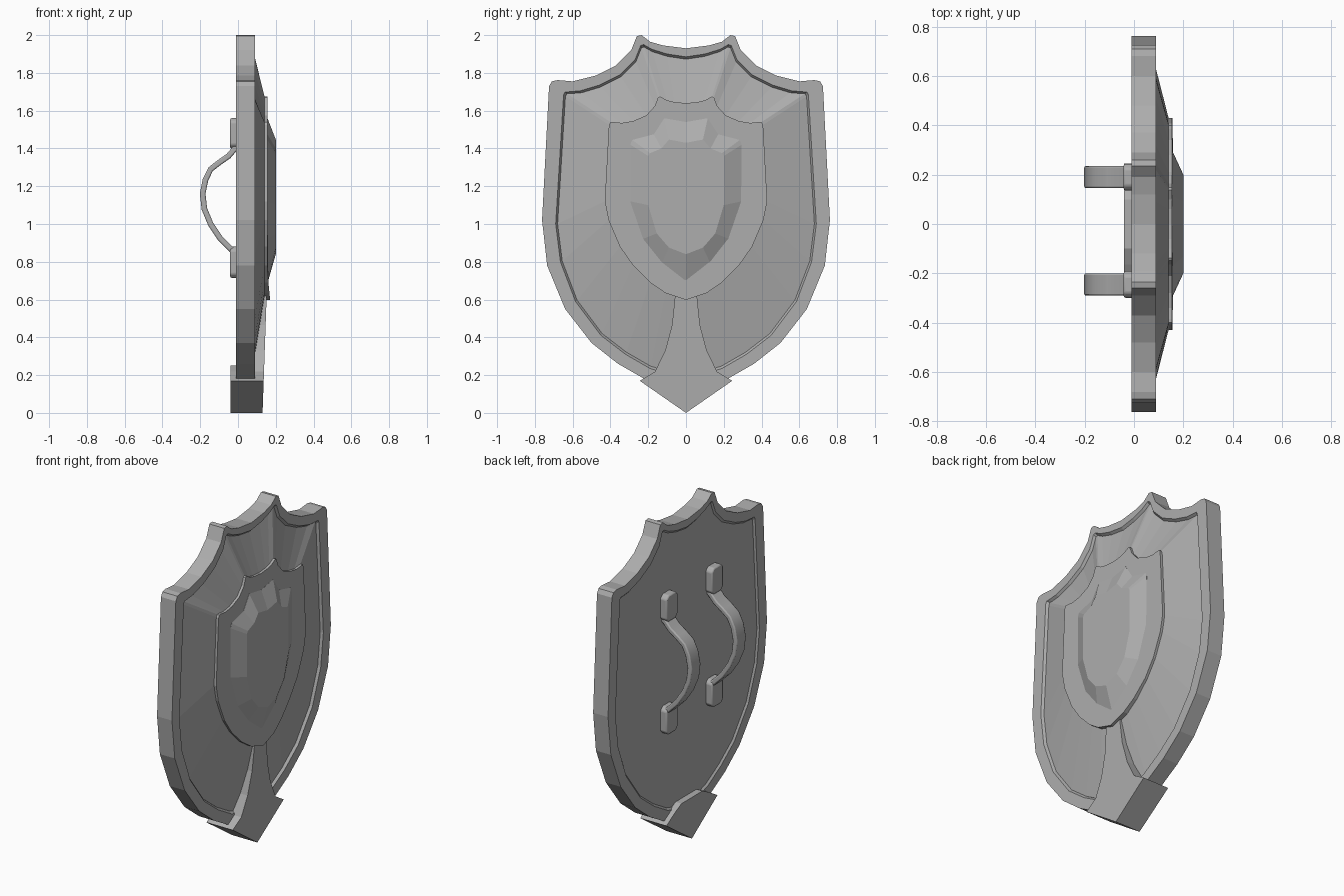
import bpy, bmesh, math

if "Cube" in bpy.data.objects:
    bpy.data.objects.remove(bpy.data.objects["Cube"])

grey = bpy.data.materials.new("steel_grey")
grey.diffuse_color = (0.42, 0.42, 0.42, 1)
grey.use_nodes = True
grey.node_tree.nodes["Principled BSDF"].inputs["Base Color"].default_value = grey.diffuse_color


def loft(name, rings, closed=False):
    """Skin a row of equal-length 3D rings; cap the ends or join them."""
    bm = bmesh.new()
    vs = [[bm.verts.new(p) for p in r] for r in rings]
    n = len(vs[0])
    pairs = list(zip(vs, vs[1:])) + ([(vs[-1], vs[0])] if closed else [])
    for a, b in pairs:
        for i in range(n):
            j = (i + 1) % n
            bm.faces.new((a[i], a[j], b[j], b[i]))
    if not closed:
        bm.faces.new(vs[0])
        bm.faces.new(vs[-1])
    bmesh.ops.recalc_face_normals(bm, faces=bm.faces)
    me = bpy.data.meshes.new(name)
    bm.to_mesh(me)
    bm.free()
    me.materials.append(grey)
    ob = bpy.data.objects.new(name, me)
    bpy.context.collection.objects.link(ob)
    return ob


def mirror(half):
    """Half outline (y, z) from top centre to bottom centre -> full outline."""
    return half + [(-y, z) for y, z in reversed(half) if y > 0]


def at(x, outline):
    return [(x(z) if callable(x) else x, y, z) for y, z in outline]


def shrink(outline, s, cz=1.05):
    return [(y * s, cz + (z - cz) * s) for y, z in outline]


def soften(ob, width, segments=2):
    m = ob.modifiers.new("bevel", 'BEVEL')
    m.width, m.segments, m.limit_method = width, segments, 'ANGLE'
    bpy.ops.object.select_all(action='DESELECT')
    ob.select_set(True)
    bpy.context.view_layer.objects.active = ob
    bpy.ops.object.shade_smooth_by_angle(angle=math.radians(35))


outer = mirror([(0, 1.93), (.12, 1.945), (.19, 1.965), (.235, 2.0), (.26, 1.995),
                (.29, 1.92), (.37, 1.84), (.48, 1.785), (.60, 1.755), (.68, 1.762),
                (.71, 1.755), (.725, 1.73), (.762, 1.02), (.735, .78), (.64, .55),
                (.50, .37), (.36, .26), (.22, .18), (0, .12)])
inner = mirror([(0, 1.885), (.10, 1.90), (.18, 1.925), (.225, 1.95), (.24, 1.945),
                (.27, 1.87), (.35, 1.79), (.46, 1.735), (.56, 1.705), (.62, 1.70),
                (.64, 1.70), (.648, 1.685), (.69, 1.00), (.665, .80), (.585, .59),
                (.45, .41), (.32, .31), (.19, .235), (0, .18)])
middle = mirror([(0, 1.64), (.06, 1.645), (.10, 1.655), (.138, 1.675), (.148, 1.67),
                 (.165, 1.625), (.21, 1.575), (.28, 1.545), (.34, 1.535), (.385, 1.54),
                 (.40, 1.54), (.408, 1.525), (.43, 1.12), (.41, 1.02), (.35, .88),
                 (.28, .78), (.19, .69), (.11, .635), (0, .598)])
boss_base = mirror([(0, 1.54), (.115, 1.56), (.17, 1.475), (.285, 1.445), (.295, 1.42),
                    (.295, 1.12), (.23, .92), (.13, .79), (0, .685)])
boss_top = mirror([(0, 1.43), (.09, 1.447), (.13, 1.40), (.19, 1.375), (.2, 1.36),
                   (.2, 1.10), (.155, .95), (.09, .875), (0, .84)])

# Raised rim with a small chamfer on its inner edge
lip = shrink(inner, .985)
loft("rim", [at(-.01, outer), at(.09, outer), at(.09, inner), at(.074, lip),
             at(.0, lip), at(-.01, inner)], closed=True)

# Sloped shield body inside the rim
loft("shield_body", [at(.0, lip), at(.076, lip), at(.14, middle)])

# Thin middle plate, its lower point bulging forward
loft("middle_plate", [at(.12, middle),
                      at(lambda z: .155 + .1 * max(0, .75 - z), middle)])

# Bevelled central boss
loft("boss", [at(.13, boss_base), at(.156, boss_base), at(.2, boss_top)])

# Pointed foot: front stem flaring into the tip, and the back block
stem = mirror([(0, .62), (.058, .62), (.074, .465), (.11, .33), (.165, .218),
               (.245, .17), (0, 0)])
loft("tip_stem", [at(.05, stem), at(lambda z: .13 + .035 * z, stem)])
tip = mirror([(0, .25), (.10, .25), (.165, .218), (.245, .17), (0, 0)])
loft("tip_back", [at(-.04, tip), at(.05, tip)])

# Two arm grips on the back, each a bent strap with two pads
path = [(.01, 1.42), (-.02, 1.395), (-.05, 1.36), (-.10, 1.325), (-.145, 1.29),
        (-.172, 1.235), (-.187, 1.16), (-.178, 1.08), (-.145, 1.0), (-.095, .925),
        (-.03, .86), (.01, .83)]
for side, cy in (("left", .19), ("right", -.245)):
    rings = []
    for i, (x, z) in enumerate(path):
        a, b = path[max(i - 1, 0)], path[min(i + 1, len(path) - 1)]
        dx, dz = b[0] - a[0], b[1] - a[1]
        k = .015 / math.hypot(dx, dz)
        nx, nz = -dz * k, dx * k
        rings.append([(x + s * nx, cy + t * .045, z + s * nz)
                      for s, t in ((1, 1), (1, -1), (-1, -1), (-1, 1))])
    soften(loft("grip_strap_" + side, rings), .007)
    for level, z0, z1 in (("upper", 1.40, 1.56), ("lower", .715, .88)):
        w, c = .054, .02
        pad = [(cy - w, z0 + c), (cy - w + c, z0), (cy + w - c, z0), (cy + w, z0 + c),
               (cy + w, z1 - c), (cy + w - c, z1), (cy - w + c, z1), (cy - w, z1 - c)]
        soften(loft(f"grip_pad_{level}_{side}", [at(-.042, pad), at(.02, pad)]), .008)
